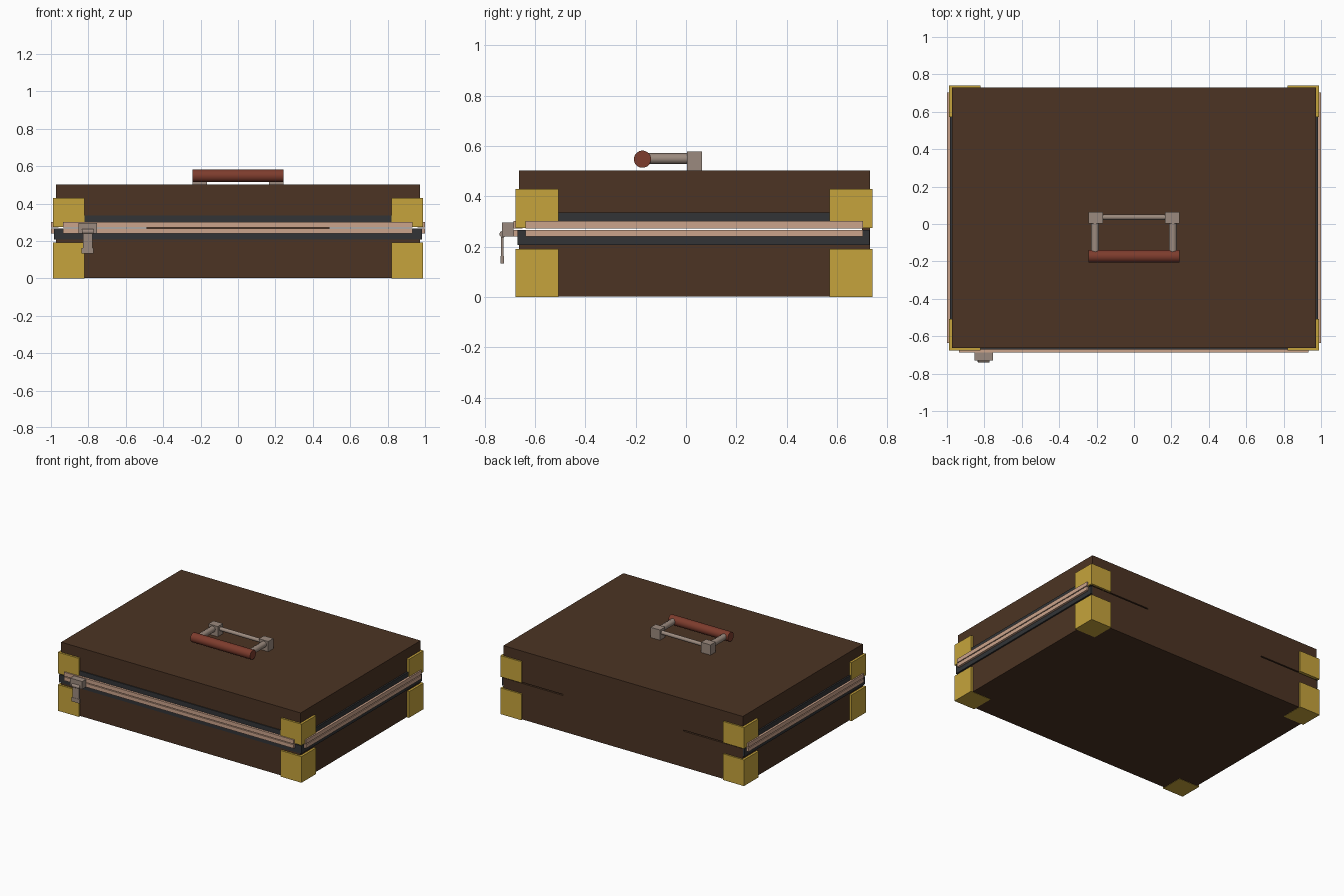
import bpy, bmesh, math
from mathutils import Matrix, Vector

if "Cube" in bpy.data.objects:
    bpy.data.objects.remove(bpy.data.objects["Cube"])


def mat(name, rgb):
    m = bpy.data.materials.new(name)
    m.diffuse_color = (*rgb, 1)
    m.use_nodes = True
    m.node_tree.nodes["Principled BSDF"].inputs["Base Color"].default_value = m.diffuse_color
    return m


LEATHER = mat("brown_leather", (0.072, 0.034, 0.017))
BRASS = mat("brass", (0.564, 0.371, 0.045))
COPPER = mat("pale_copper", (0.60, 0.37, 0.26))
STEEL = mat("warm_steel", (0.33, 0.255, 0.21))
GRIP = mat("red_leather", (0.205, 0.045, 0.026))
TRIM = mat("charcoal_trim", (0.032, 0.034, 0.037))


def finish(bm, name, material):
    me = bpy.data.meshes.new(name)
    bm.to_mesh(me)
    bm.free()
    ob = bpy.data.objects.new(name, me)
    bpy.context.collection.objects.link(ob)
    me.materials.append(material)
    return ob


def box(name, material, x, y, z, open_side=None, wall=0.03):
    """Box from (min, max) ranges; open_side +1/-1 makes a hollow tray."""
    bm = bmesh.new()
    lo, hi = Vector((x[0], y[0], z[0])), Vector((x[1], y[1], z[1]))
    bmesh.ops.create_cube(bm, size=1, matrix=Matrix.Translation((lo + hi) / 2)
                          @ Matrix.Diagonal((*(hi - lo), 1)))
    if open_side:
        bm.normal_update()
        bmesh.ops.delete(bm, geom=[f for f in bm.faces if f.normal.z * open_side > 0.9],
                         context='FACES')
    ob = finish(bm, name, material)
    if open_side:
        mod = ob.modifiers.new("wall", 'SOLIDIFY')
        mod.thickness, mod.offset, mod.use_even_offset = wall, -1, True
    return ob


def rod(name, material, a, b, r, sides=24):
    a, b = Vector(a), Vector(b)
    rot = (b - a).to_track_quat('Z', 'Y').to_matrix().to_4x4()
    bm = bmesh.new()
    bmesh.ops.create_cone(bm, cap_ends=True, segments=sides, radius1=r, radius2=r,
                          depth=(b - a).length,
                          matrix=Matrix.Translation((a + b) / 2) @ rot)
    for f in bm.faces:
        f.smooth = len(f.verts) == 4
    for e in bm.edges:
        e.smooth = all(len(f.verts) == 4 for f in e.link_faces)
    return finish(bm, name, material)


def corner_guard(name, sx, sy, z):
    """L-shaped brass plate wrapped round a vertical edge of the case."""
    ox, oy = sx * 0.99, (0.741 if sy > 0 else -0.677)
    L, t = 0.17, 0.03
    pts = [(0, 0), (L, 0), (L, t), (t, t), (t, L), (0, L)]
    bm = bmesh.new()
    f = bm.faces.new([bm.verts.new((ox - sx * u, oy - sy * v, z[0])) for u, v in pts])
    ext = bmesh.ops.extrude_face_region(bm, geom=[f])
    bmesh.ops.translate(bm, vec=(0, 0, z[1] - z[0]),
                        verts=[v for v in ext["geom"] if isinstance(v, bmesh.types.BMVert)])
    bmesh.ops.recalc_face_normals(bm, faces=bm.faces)
    finish(bm, name, BRASS)
    return sorted((ox, ox - sx * L)), sorted((oy, oy - sy * L))


# Case halves, with a thin gap between them
box("case_base", LEATHER, (-0.973, 0.973), (-0.663, 0.73), (0.002, 0.266), open_side=1)
box("case_lid", LEATHER, (-0.973, 0.973), (-0.663, 0.73), (0.274, 0.503), open_side=-1)
box("back_hinge", LEATHER, (-0.49, 0.49), (0.70, 0.73), (0.26, 0.28))

# Dark trim and copper rails round front and both sides
for half, trim_z, rail_z in (("base", (0.208, 0.266), (0.24, 0.267)),
                             ("lid", (0.274, 0.336), (0.273, 0.302))):
    box(f"front_trim_{half}", TRIM, (-0.984, 0.984), (-0.67, -0.64), trim_z)
    box(f"front_rail_{half}", COPPER, (-0.935, 0.932), (-0.686, -0.65), rail_z)
    for side, s in (("left", -1), ("right", 1)):
        box(f"{side}_trim_{half}", TRIM, sorted((s * 0.984, s * 0.95)), (-0.64, 0.728), trim_z)
        box(f"{side}_rail_{half}", COPPER, sorted((s * 1.0, s * 0.96)), (-0.637, 0.703), rail_z)

# Brass corner guards, the lower ones with a foot plate
for sx, xn in ((-1, "left"), (1, "right")):
    for sy, yn in ((-1, "front"), (1, "back")):
        corner_guard(f"lid_guard_{yn}_{xn}", sx, sy, (0.274, 0.43))
        fx, fy = corner_guard(f"base_guard_{yn}_{xn}", sx, sy, (0.0, 0.192))
        box(f"foot_plate_{yn}_{xn}", BRASS, fx, fy, (0.0, 0.006))

# Handle: posts, arms, pivot bar and grip
for s, n in ((-1, "left"), (1, "right")):
    box(f"handle_post_{n}", STEEL, sorted((s * 0.243, s * 0.167)), (0.004, 0.063), (0.50, 0.578))
    rod(f"handle_arm_{n}", STEEL, (s * 0.208, -0.17, 0.55), (s * 0.208, 0.02, 0.55), 0.022, 8)
rod("handle_pivot_bar", STEEL, (-0.18, 0.036, 0.55), (0.18, 0.036, 0.55), 0.014, 16)
rod("handle_grip", GRIP, (-0.243, -0.173, 0.548), (0.243, -0.173, 0.548), 0.034, 32)

# Latch on the front left
box("latch_block", STEEL, (-0.853, -0.755), (-0.73, -0.685), (0.24, 0.297))
rod("latch_pin", STEEL, (-0.835, -0.728, 0.25), (-0.772, -0.728, 0.25), 0.013, 16)
box("latch_lever", STEEL, (-0.83, -0.778), (-0.735, -0.725), (0.135, 0.25))
box("latch_lever_tip", STEEL, (-0.837, -0.773), (-0.737, -0.723), (0.133, 0.163))
